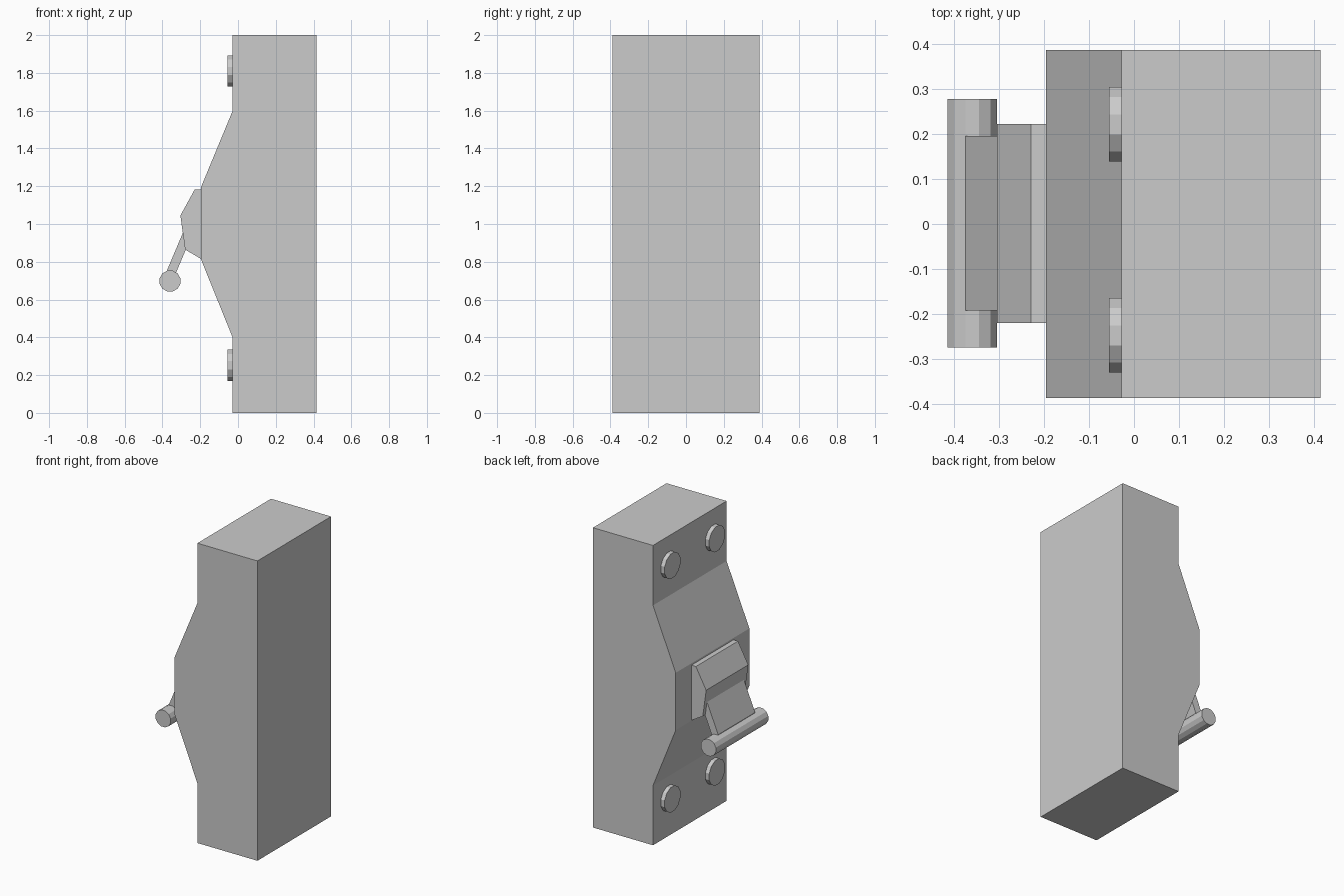
import bpy, bmesh, math
from mathutils import Matrix

if "Cube" in bpy.data.objects:
    bpy.data.objects.remove(bpy.data.objects["Cube"])

grey = bpy.data.materials.new("plain_grey")
grey.diffuse_color = (0.6, 0.6, 0.6, 1)
grey.use_nodes = True
grey.node_tree.nodes["Principled BSDF"].inputs["Base Color"].default_value = grey.diffuse_color


def finish(bm, name):
    bmesh.ops.recalc_face_normals(bm, faces=bm.faces)
    mesh = bpy.data.meshes.new(name)
    bm.to_mesh(mesh)
    bm.free()
    mesh.materials.append(grey)
    obj = bpy.data.objects.new(name, mesh)
    bpy.context.collection.objects.link(obj)
    return obj


def extrude_profile(name, points, y0, y1):
    """Solid from an x-z outline, running from y0 to y1."""
    bm = bmesh.new()
    face = bm.faces.new([bm.verts.new((x, y0, z)) for x, z in points])
    ext = bmesh.ops.extrude_face_region(bm, geom=[face])
    verts = [g for g in ext["geom"] if isinstance(g, bmesh.types.BMVert)]
    bmesh.ops.translate(bm, verts=verts, vec=(0, y1 - y0, 0))
    return finish(bm, name)


def cylinder(name, radius, length, centre, axis):
    """Twelve-sided cylinder with flats facing the axes."""
    bm = bmesh.new()
    bmesh.ops.create_cone(bm, cap_ends=True, segments=12, radius1=radius,
                          radius2=radius, depth=length)
    turn = Matrix.Rotation(math.radians(90), 4, 'Y' if axis == 'X' else 'X')
    spin = Matrix.Rotation(math.radians(15), 4, 'Z')
    bmesh.ops.transform(bm, matrix=Matrix.Translation(centre) @ turn @ spin,
                        verts=bm.verts)
    return finish(bm, name)


# Main box with the raised, sloping middle
extrude_profile("body", [(0.415, 0), (0.415, 2), (-0.028, 2), (-0.028, 1.6),
                         (-0.196, 1.195), (-0.196, 0.813), (-0.028, 0.398),
                         (-0.028, 0)], -0.388, 0.388)

# Faceted housing that carries the lever
extrude_profile("lever_housing", [(-0.19, 1.183), (-0.229, 1.183),
                                  (-0.305, 1.045), (-0.28, 0.865),
                                  (-0.196, 0.815), (-0.19, 0.815)],
                -0.221, 0.223)

# Flat lever plate and its round handle
extrude_profile("lever_plate", [(-0.292, 0.953), (-0.375, 0.757),
                                (-0.36, 0.70), (-0.328, 0.742),
                                (-0.276, 0.865), (-0.25, 0.93)],
                -0.193, 0.196)
cylinder("handle", 0.057, 0.553, (-0.36, 0.0015, 0.698), 'Y')

# Four bolt heads at the corners
for row, z in (("lower", 0.252), ("upper", 1.81)):
    for side, y in (("left", 0.222), ("right", -0.248)):
        cylinder(f"bolt_{row}_{side}", 0.086, 0.036, (-0.038, y, z), 'X')
